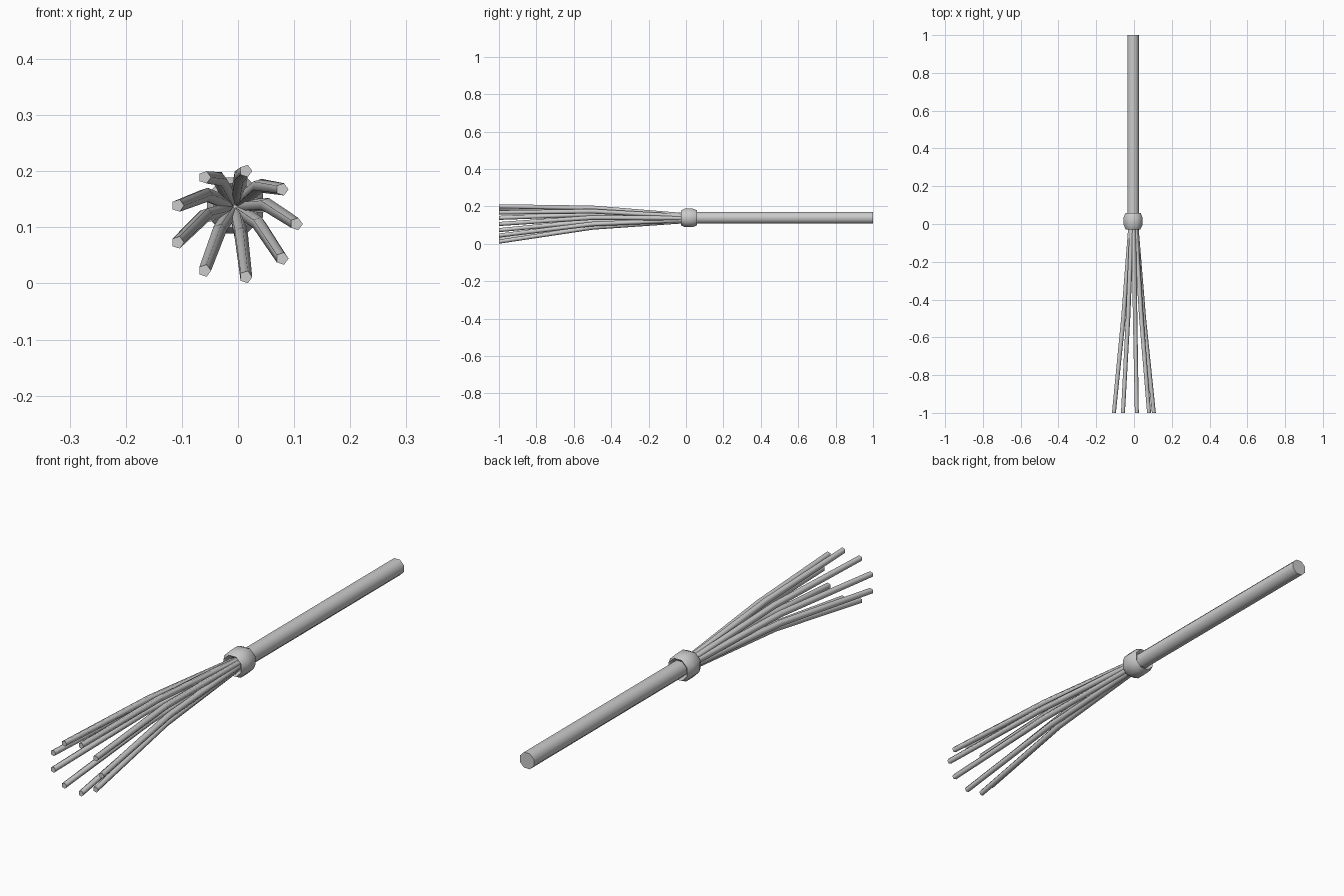
import bpy, bmesh, math

if "Cube" in bpy.data.objects:
    bpy.data.objects.remove(bpy.data.objects["Cube"])

CX, CZ = -0.005, 0.139  # handle axis


def tube(name, rings, sides, phase=0.0, closed=False):
    """Skin rings (x, y, z, radius) lying across the y axis."""
    bm = bmesh.new()
    loops = []
    for x, y, z, r in rings:
        loops.append([bm.verts.new((x + r * math.cos(phase + 2 * math.pi * k / sides), y,
                                    z + r * math.sin(phase + 2 * math.pi * k / sides)))
                      for k in range(sides)])
    pairs = list(zip(loops, loops[1:]))
    if closed:
        pairs.append((loops[-1], loops[0]))
    for a, b in pairs:
        for k in range(sides):
            n = (k + 1) % sides
            bm.faces.new((a[k], a[n], b[n], b[k]))
    if not closed:
        bm.faces.new(loops[0])
        bm.faces.new(loops[-1])
    bmesh.ops.recalc_face_normals(bm, faces=bm.faces[:])
    mesh = bpy.data.meshes.new(name)
    bm.to_mesh(mesh)
    bm.free()
    ob = bpy.data.objects.new(name, mesh)
    bpy.context.collection.objects.link(ob)
    bpy.ops.object.select_all(action='DESELECT')
    ob.select_set(True)
    bpy.context.view_layer.objects.active = ob
    bpy.ops.object.shade_smooth_by_angle(angle=math.radians(75))
    return ob


# handle
tube("handle", [(CX, 0.0, CZ, 0.033), (CX, 1.0, CZ, 0.033)], 8, math.pi / 8)

# binding ring around the joint
profile = [(-0.012, 0.026), (-0.028, 0.042), (-0.005, 0.054),
           (0.035, 0.054), (0.058, 0.044), (0.045, 0.028)]
tube("binding", [(CX, y, CZ, r) for y, r in profile], 8, math.pi / 8, closed=True)

# nine bent bristles fanning out from the binding
for i in range(9):
    c, s = math.cos(i * 2 * math.pi / 9), math.sin(i * 2 * math.pi / 9)
    tube(f"bristle_{i + 1}", [
        (CX + 0.014 * c, 0.01, 0.137 + 0.014 * s, 0.013),
        (CX + 0.056 * c, -0.5, 0.140 + 0.053 * s, 0.013),
        (CX + 0.109 * c, -1.0, 0.106 + 0.096 * s, 0.0115)], 5)
